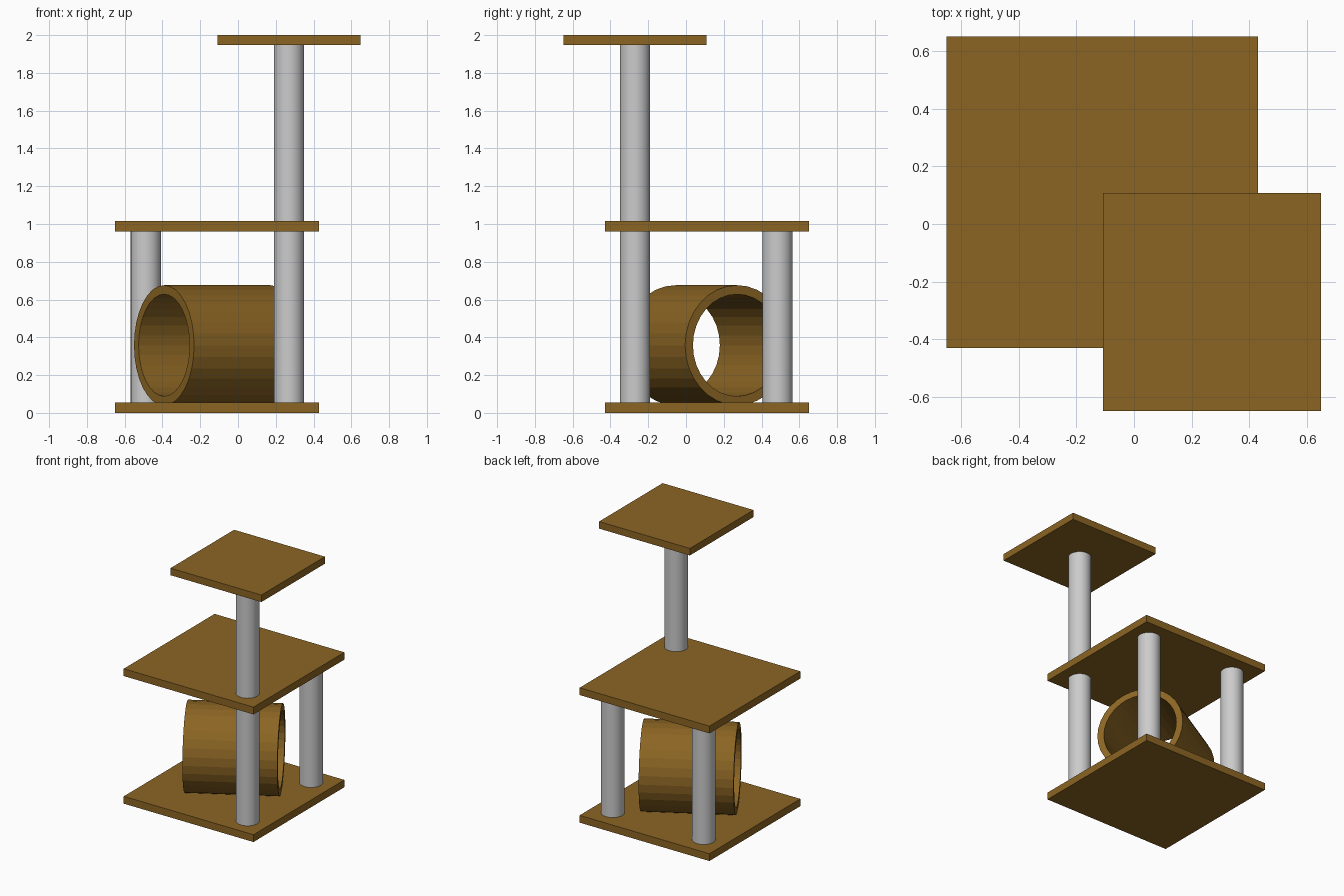
import bpy, bmesh
from math import radians, cos, sin, pi

if "Cube" in bpy.data.objects:
    bpy.data.objects.remove(bpy.data.objects["Cube"])

brown = bpy.data.materials.new("brown_board")
brown.diffuse_color = (0.26, 0.13, 0.017, 1)
brown.use_nodes = True
brown.node_tree.nodes["Principled BSDF"].inputs["Base Color"].default_value = brown.diffuse_color


def board(name, x, y, z, size, thick):
    bpy.ops.mesh.primitive_cube_add(size=1, location=(x, y, z + thick / 2))
    ob = bpy.context.object
    ob.name = name
    ob.scale = (size, size, thick)
    bpy.ops.object.transform_apply(location=False, rotation=False, scale=True)
    ob.data.materials.append(brown)


def post(name, x, y, z0, z1):
    bpy.ops.mesh.primitive_cylinder_add(vertices=32, radius=0.08, depth=z1 - z0,
                                        location=(x, y, (z0 + z1) / 2))
    bpy.context.object.name = name
    bpy.ops.object.shade_smooth_by_angle(angle=radians(30))


def tunnel(name, loc, turn, outer, inner, length, n=32):
    # rectangular wall section swept around the local x axis
    bm = bmesh.new()
    section = [(-length / 2, outer), (length / 2, outer),
               (length / 2, inner), (-length / 2, inner)]
    rings = [[bm.verts.new((x, r * cos(2 * pi * i / n), r * sin(2 * pi * i / n)))
              for x, r in section] for i in range(n)]
    for i in range(n):
        a, b = rings[i], rings[(i + 1) % n]
        for j in range(4):
            k = (j + 1) % 4
            bm.faces.new((a[j], a[k], b[k], b[j]))
    bmesh.ops.recalc_face_normals(bm, faces=bm.faces)
    mesh = bpy.data.meshes.new(name)
    bm.to_mesh(mesh)
    bm.free()
    mesh.materials.append(brown)
    ob = bpy.data.objects.new(name, mesh)
    bpy.context.collection.objects.link(ob)
    ob.location = loc
    ob.rotation_euler.z = turn


# boards
board("base_board", -0.11, 0.11, 0, 1.08, 0.055)
board("middle_shelf", -0.11, 0.11, 0.96, 1.08, 0.055)
board("top_perch", 0.27, -0.27, 1.947, 0.756, 0.053)

# posts: the front right one carries on up to the perch
post("tall_front_right_post", 0.27, -0.27, 0.002, 1.95)
post("back_right_post", 0.27, 0.485, 0.002, 0.97)
post("back_left_post", -0.488, 0.485, 0.002, 0.97)

# open tunnel lying on the base, turned 30 degrees
tunnel("crawl_tunnel", (-0.11, 0.108, 0.358), radians(30), 0.318, 0.27, 0.65)
